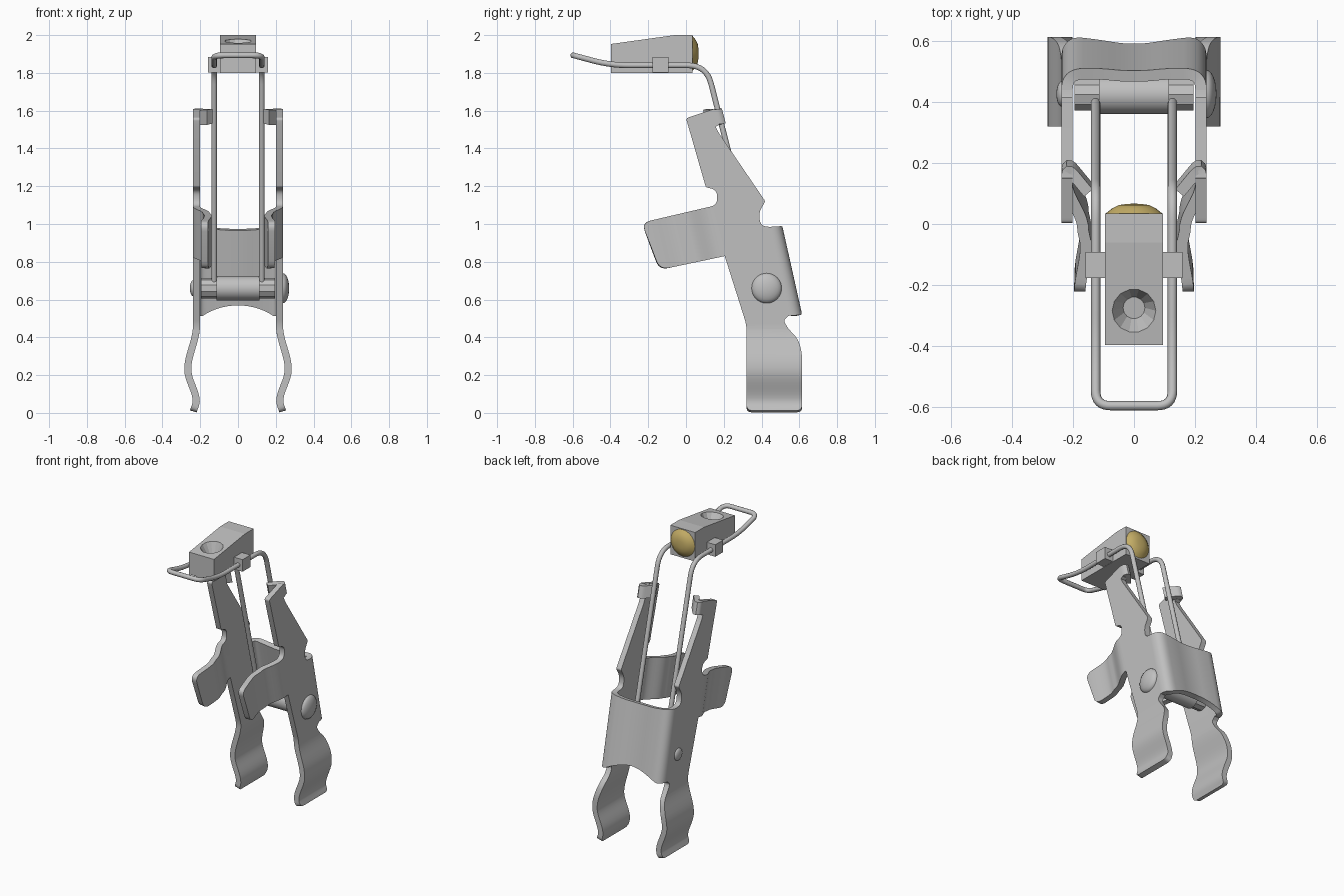
import bpy, bmesh, math
from mathutils import Vector, Matrix

if "Cube" in bpy.data.objects:
    bpy.data.objects.remove(bpy.data.objects["Cube"])


def material(name, rgb):
    m = bpy.data.materials.new(name)
    m.use_nodes = True
    m.diffuse_color = (*rgb, 1)
    m.node_tree.nodes["Principled BSDF"].inputs["Base Color"].default_value = (*rgb, 1)
    return m


STEEL = material("steel grey", (0.53, 0.53, 0.53))
BRASS = material("brass yellow", (0.58, 0.44, 0.14))
THICK = 0.037


def finish(obj, mat=STEEL, angle=35):
    """Apply modifiers, colour the part and smooth it with sharp edges."""
    bpy.ops.object.select_all(action="DESELECT")
    obj.select_set(True)
    bpy.context.view_layer.objects.active = obj
    bpy.ops.object.convert(target="MESH")
    obj.data.materials.clear()
    obj.data.materials.append(mat)
    bpy.ops.object.shade_smooth_by_angle(angle=math.radians(angle))
    return obj


def from_bmesh(name, bm):
    mesh = bpy.data.meshes.new(name)
    bm.to_mesh(mesh)
    bm.free()
    obj = bpy.data.objects.new(name, mesh)
    bpy.context.collection.objects.link(obj)
    return obj


def sheet(name, bm):
    """Give a bent surface the thickness of the sheet metal."""
    bmesh.ops.recalc_face_normals(bm, faces=bm.faces)
    obj = from_bmesh(name, bm)
    mod = obj.modifiers.new("thickness", "SOLIDIFY")
    mod.thickness, mod.offset, mod.use_even_offset = THICK, 0, True
    return finish(obj)


def fillet(points, closed=True, steps=6):
    """Round each corner; the last number of a point is its corner size."""
    vs = [Vector(p[:-1]) for p in points]
    out = []
    for i, v in enumerate(vs):
        r = points[i][-1]
        if r == 0 or (not closed and i in (0, len(vs) - 1)):
            out.append(v)
            continue
        a = v + (vs[i - 1] - v).normalized() * r
        b = v + (vs[(i + 1) % len(vs)] - v).normalized() * r
        for k in range(steps + 1):
            t = k / steps
            out.append(a * (1 - t) ** 2 + v * 2 * t * (1 - t) + b * t * t)
    return out


def ramp(x, table):
    """Smoothly interpolate a short table of (input, value)."""
    if x <= table[0][0]:
        return table[0][1]
    for (a, p), (b, q) in zip(table, table[1:]):
        if x <= b:
            t = (x - a) / (b - a)
            return p + (q - p) * t * t * (3 - 2 * t)
    return table[-1][1]


def strip(name, rows):
    """Sheet through rows of points."""
    bm = bmesh.new()
    grid = [[bm.verts.new(p) for p in row] for row in rows]
    for r, s in zip(grid, grid[1:]):
        for i in range(len(r) - 1):
            bm.faces.new((r[i], r[i + 1], s[i + 1], s[i]))
    return sheet(name, bm)


def lathe(name, profile, axis, place, mat=STEEL, sides=32):
    """Spin (radius, height) pairs about an axis."""
    bm = bmesh.new()
    vs = [bm.verts.new((r, 0, h)) for r, h in profile]
    edges = [bm.edges.new(e) for e in zip(vs, vs[1:])]
    bmesh.ops.spin(bm, geom=vs + edges, cent=(0, 0, 0), axis=(0, 0, 1),
                   angle=math.tau, steps=sides)
    bmesh.ops.remove_doubles(bm, verts=bm.verts, dist=1e-5)
    bmesh.ops.recalc_face_normals(bm, faces=bm.faces)
    turn = Vector((0, 0, 1)).rotation_difference(Vector(axis)).to_matrix().to_4x4()
    bm.transform(Matrix.Translation(place) @ turn)
    return finish(from_bmesh(name, bm), mat)


def dome(r, h):
    return [(0, 0)] + [(r * math.cos(a), h * math.sin(a))
                       for a in (math.pi / 2 * k / 6 for k in range(6))] + [(0, h)]


# Side plates: arm, ear and spring leg cut from one outline, then bent
OUTLINE = [
    (0, 1.56, .015), (.15, 1.61, 0), (.175, 1.525, 0), (.157, 1.515, 0), (.175, 1.48, .01),
    (.42, 1.12, .01), (.385, 1.06, .03), (.395, .99, .03), (.44, .985, 0),
    (.545, .515, 0), (.515, .49, .02), (.545, .44, .02), (.59, .39, .03),
    (.615, .32, .05), (.615, .008, .03), (.32, .008, .03), (.32, .467, .03),
    (.205, .83, 0), (-.14, .757, .05), (-.235, 1.007, .05), (.12, 1.09, .02),
    (.165, 1.10, .035), (.165, 1.18, .035), (.105, 1.195, .01)]
LEG = [(0, .237), (.06, .221), (.23, .266), (.46, .22)]
EAR = [(-.22, .178), (-.06, .158), (.0, .168), (.15, .22)]
EAR_DIR = Vector((0, .973, .228))


def bend(co):
    along = EAR_DIR.dot(co - Vector((0, 0, 1)))
    if co.z < .48:
        return ramp(co.z, LEG)
    if co.z < 1.196 and along < .15:
        return ramp(along, EAR)
    return .22


for side, sign in (("left", 1), ("right", -1)):
    bm = bmesh.new()
    bm.faces.new([bm.verts.new((0, y, z)) for y, z in fillet(OUTLINE)])
    cuts = [((0, 0, .02 * k), (0, 0, 1)) for k in range(1, 25)]
    cuts += [(Vector((0, 0, 1)) + EAR_DIR * (.02 * k - .21), EAR_DIR) for k in range(19)]
    for co, no in cuts:
        bmesh.ops.bisect_plane(bm, geom=bm.verts[:] + bm.edges[:] + bm.faces[:],
                               plane_co=co, plane_no=no, dist=1e-5)
    for v in bm.verts:
        v.co.x = sign * bend(v.co)
    sheet(side + "_plate", bm)

    # Tab curled inward at the top of the arm
    path = fillet([(.22, .15, 0), (.22, .195, .035), (.15, .11, 0)], closed=False)
    strip(side + "_arm_tab", [[(sign * x, y + dy, z) for x, y in path]
                              for dy, z in ((-.008, 1.607), (.012, 1.528))])

# Curved back panel with a scalloped lower edge
half = [(.22, -.07, 0), (.22, -.018, .05), (.12, -.018, .045)]
plan = fillet(half + [(0, -.032, .07)] + [(-x, d, r) for x, d, r in half[::-1]],
              closed=False, steps=8)
rows = []
for k in range(7):
    row = []
    for x, d in plan:
        arch = max(0, 1 - (abs(x) / .195) ** 2)
        top, low = .985 - .015 * arch, .515 + .058 * arch
        z = top + (low - top) * k / 6
        row.append((x, .51 + d + (.985 - z) * .2234, z))
    rows.append(row)
strip("back_panel", rows)

# Pivot barrel, collars and rivets
PIVOT = (0, .425, .66)


def rod(name, x0, x1, r, sides=32):
    return lathe(name, [(0, x0), (r, x0), (r, x1), (0, x1)], (1, 0, 0), PIVOT, sides=sides)


rod("pivot_barrel", -.115, .115, .064)
rod("left_collar", .115, .195, .054, 10)
rod("right_collar", -.195, -.115, .054, 10)
lathe("large_rivet", dome(.08, .034), (1, 0, 0), (.237, .427, .66))
lathe("small_rivet", dome(.042, .018), (-1, 0, 0), (-.237, .427, .66))

# Bent wire bail
W = .126
arm = [(W, .41, .66, 0), (W, .108, 1.84, .1), (W, -.4, 1.84, .1), (W, -.597, 1.893, .05)]
wire_points = fillet(arm + [(-x, y, z, r) for x, y, z, r in arm[::-1]], closed=False, steps=8)
curve = bpy.data.curves.new("wire_bail", "CURVE")
curve.dimensions = "3D"
curve.bevel_depth, curve.bevel_resolution, curve.use_fill_caps = .0155, 3, True
spline = curve.splines.new("POLY")
spline.points.add(len(wire_points) - 1)
for p, co in zip(spline.points, wire_points):
    p.co = (*co, 1)
wire = bpy.data.objects.new("wire_bail", curve)
bpy.context.collection.objects.link(wire)
finish(wire, angle=50)

# Head block with sloped top and countersunk hole
bm = bmesh.new()
shape = [(-.397, 1.8), (.035, 1.8), (.035, 2), (-.06, 2), (-.397, 1.953)]
face = bm.faces.new([bm.verts.new((-.095, y, z)) for y, z in shape])
new = bmesh.ops.extrude_face_region(bm, geom=[face])["geom"]
bmesh.ops.translate(bm, vec=(.19, 0, 0), verts=[g for g in new if isinstance(g, bmesh.types.BMVert)])
bmesh.ops.recalc_face_normals(bm, faces=bm.faces)
block = from_bmesh("head_block", bm)
cutter = lathe("hole_cutter", [(0, -.07), (.036, -.07), (.072, 0), (.09, .035), (0, .035)],
               (0, -.138, .99), (0, -.285, 1.969), sides=14)
cutter.hide_render = True
mod = block.modifiers.new("hole", "BOOLEAN")
mod.operation, mod.object, mod.solver = "DIFFERENCE", cutter, "EXACT"
finish(block, angle=5)
bpy.data.objects.remove(cutter)

# Lugs gripping the wire
for side, sign in (("left", 1), ("right", -1)):
    bm = bmesh.new()
    bmesh.ops.create_cube(bm, size=1, matrix=Matrix.Translation((sign * .126, -.135, 1.843))
                          @ Matrix.Diagonal((.066, .086, .083, 1)))
    finish(from_bmesh(side + "_lug", bm))

# Brass button on the back of the block
lathe("brass_button", [(0, 0), (.092, 0), (.072, .016), (.05, .027), (.025, .031), (0, .032)],
      (0, 1, 0), (0, .035, 1.903), BRASS)
